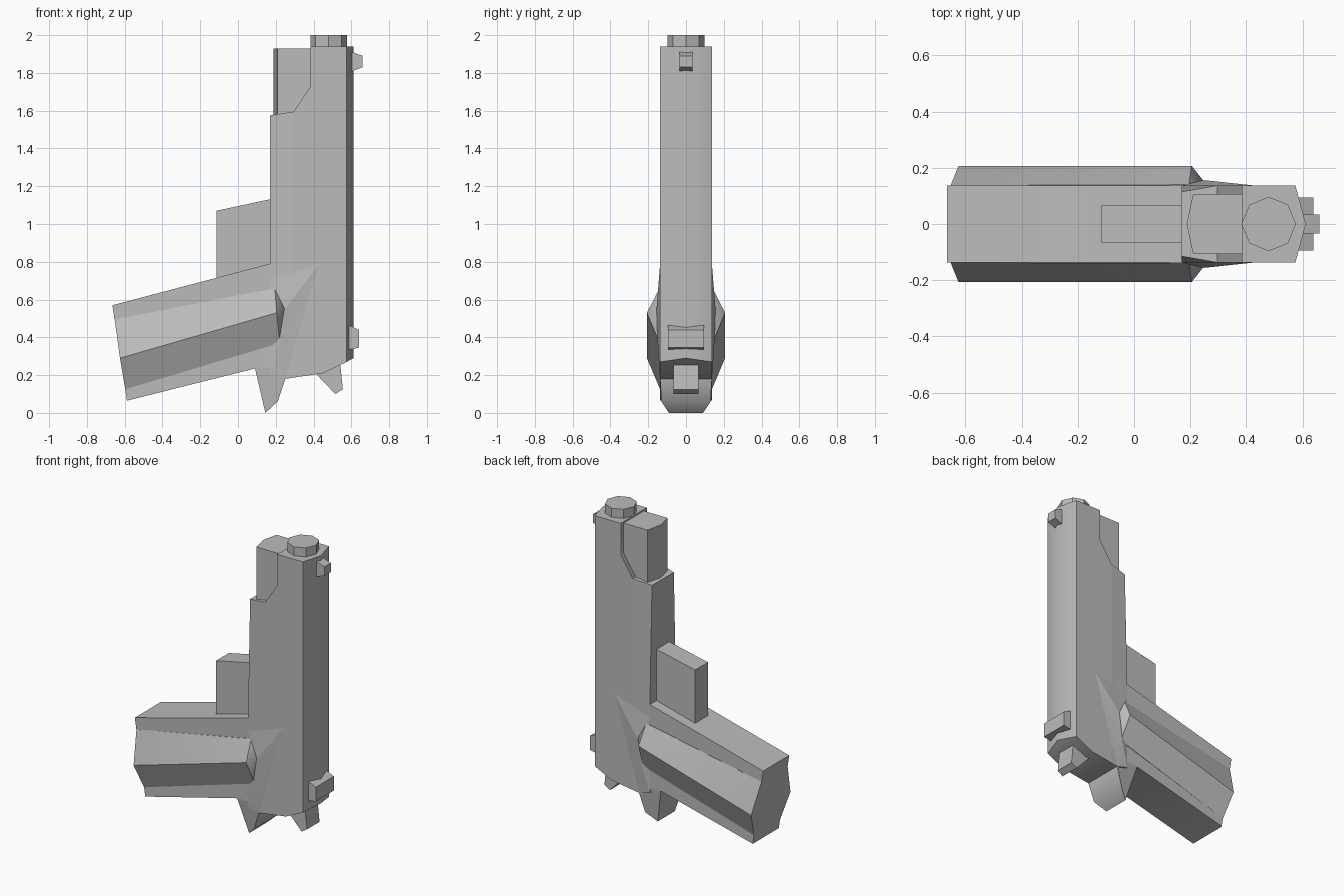
import bpy
import bmesh
import math

cube = bpy.data.objects.get("Cube")
if cube:
    bpy.data.objects.remove(cube, do_unlink=True)

grey = bpy.data.materials.new("plain grey")
grey.use_nodes = True
COLOR = (0.5, 0.5, 0.5, 1)
grey.diffuse_color = COLOR
grey.node_tree.nodes["Principled BSDF"].inputs["Base Color"].default_value = COLOR

W = 0.137  # half width of the main body


def finish(bm, name, angle=35):
    bmesh.ops.remove_doubles(bm, verts=bm.verts, dist=0.0005)
    bmesh.ops.recalc_face_normals(bm, faces=bm.faces)
    mesh = bpy.data.meshes.new(name)
    bm.to_mesh(mesh)
    bm.free()
    mesh.materials.append(grey)
    obj = bpy.data.objects.new(name, mesh)
    bpy.context.collection.objects.link(obj)
    bpy.ops.object.select_all(action="DESELECT")
    obj.select_set(True)
    bpy.context.view_layer.objects.active = obj
    bpy.ops.object.shade_smooth_by_angle(angle=math.radians(angle))
    return obj


def prism(name, points, half=W):
    """Side profile of (x, z) or (x, z, half width), widened both ways in y."""
    bm = bmesh.new()
    pts = [p if len(p) == 3 else (*p, half) for p in points]
    left = [bm.verts.new((x, w, z)) for x, z, w in pts]
    right = [bm.verts.new((x, -w, z)) for x, z, w in pts]
    bm.faces.new(left)
    bm.faces.new(right[::-1])
    n = len(pts)
    for i in range(n):
        j = (i + 1) % n
        bm.faces.new((left[i], right[i], right[j], left[j]))
    return finish(bm, name)


def hull(name, points, angle=35):
    """Convex solid through (x, z, half width) points mirrored in y."""
    bm = bmesh.new()
    for x, z, w in points:
        for s in (-1, 1):
            bm.verts.new((x, s * w, z))
    bmesh.ops.convex_hull(bm, input=bm.verts)
    bmesh.ops.dissolve_limit(bm, angle_limit=math.radians(1),
                             verts=bm.verts, edges=bm.edges)
    return finish(bm, name, angle)


# Upright body: main block, lower frame and ridged back strip
prism("main_block", [(0.295, 0.187), (0.45, 0.21), (0.575, 0.27), (0.575, 1.94),
                     (0.385, 1.94), (0.385, 1.73), (0.295, 1.595)])
prism("frame", [(0.17, 0.79), (0.17, 0.3), (0.25, 0.18), (0.295, 0.187),
                (0.295, 1.595), (0.17, 1.575, 0.115)])
prism("back_ridge", [(0.575, 0.27), (0.612, 0.29, 0), (0.612, 1.94, 0), (0.575, 1.94)])

# Narrower block in the upper step, with a shallow ridge
prism("step_block", [(0.39, 1.56), (0.39, 1.93), (0.21, 1.93), (0.21, 1.56)], 0.106)
prism("step_ridge", [(0.21, 1.56, 0.106), (0.187, 1.56, 0),
                     (0.187, 1.93, 0), (0.21, 1.93, 0.106)])

# Octagonal end tube
bm = bmesh.new()
bmesh.ops.create_cone(bm, cap_ends=True, segments=8, radius1=0.097, radius2=0.097, depth=0.1)
bmesh.ops.translate(bm, verts=bm.verts, vec=(0.48, 0, 1.95))
finish(bm, "end_tube")

# Handle core and its bulging side panels
prism("handle_core", [(-0.665, 0.57), (-0.588, 0.065), (0.09, 0.235),
                      (0.25, 0.24), (0.25, 0.79), (0.17, 0.79)])
hull("handle_panels", [(-0.653, 0.495, W), (-0.625, 0.29, 0.207), (-0.597, 0.125, W),
                       (0.195, 0.66, 0.14), (0.205, 0.53, 0.207), (0.222, 0.37, 0.14),
                       (0.25, 0.555, 0.15)])

# Flared transition between handle and body
hull("handle_flare", [(0.43, 0.79, W), (0.25, 0.18, W), (0.17, 0.2, W),
                      (0.17, 0.7, W), (0.25, 0.55, 0.156), (0.222, 0.37, 0.15)], 10)

# Rear tang and hammer at the foot
prism("tang", [(0.09, 0.235), (0.145, 0.0, 0.09), (0.21, 0.06, 0.13), (0.25, 0.18), (0.25, 0.24)])
prism("hammer", [(0.41, 0.21), (0.515, 0.1), (0.555, 0.125), (0.54, 0.27)], 0.066)

# Trigger guard block
prism("guard_block", [(-0.115, 0.70), (0.18, 0.77), (0.18, 1.133), (-0.115, 1.07)], 0.067)

# Front and rear sights
prism("front_sight", [(0.59, 1.915), (0.66, 1.89), (0.66, 1.83), (0.59, 1.805)], 0.034)
prism("rear_sight", [(0.585, 0.465), (0.64, 0.44), (0.64, 0.345), (0.585, 0.335)], 0.095)
